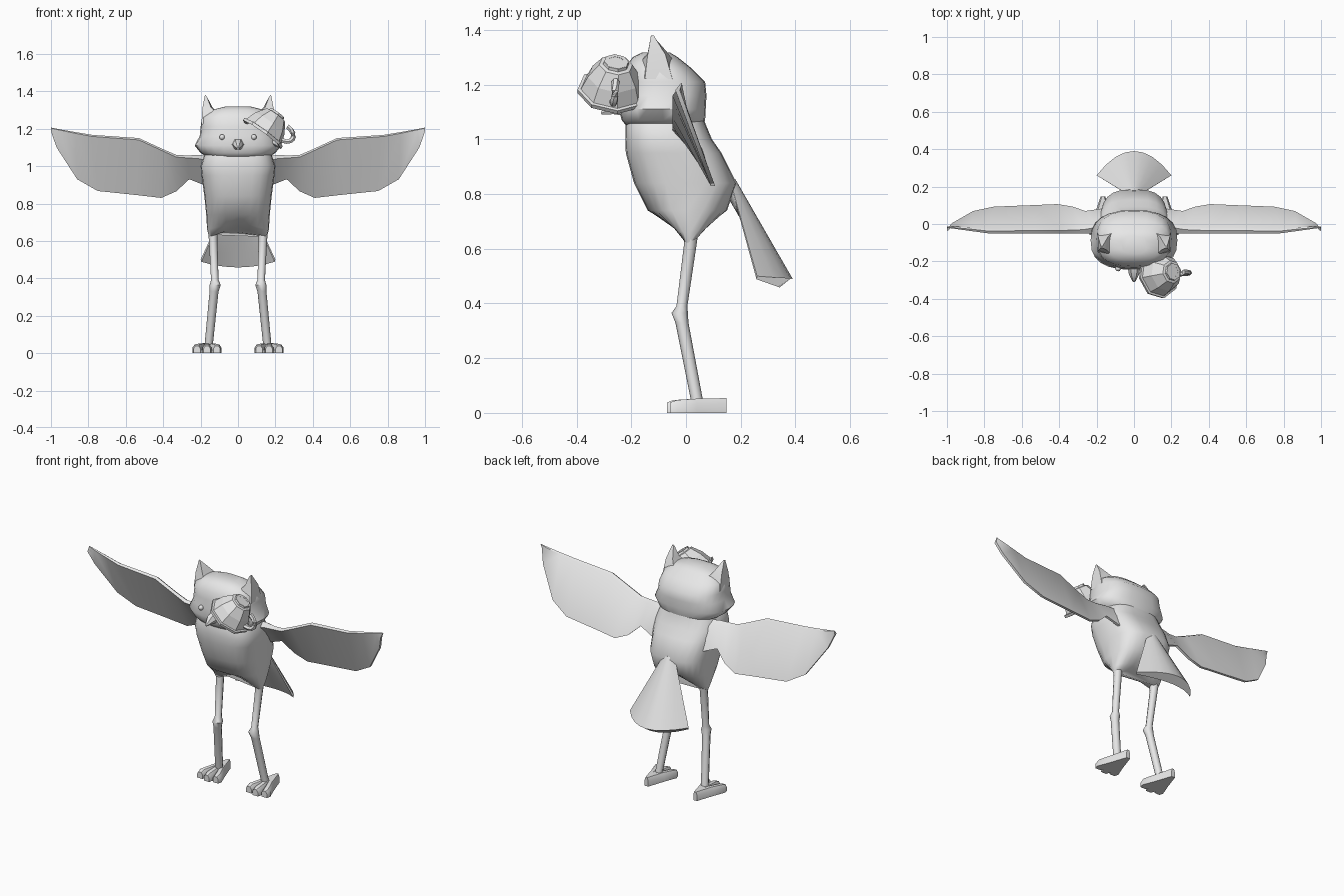
import bpy, bmesh, math
from mathutils import Vector

cube = bpy.data.objects.get("Cube")
if cube:
    bpy.data.objects.remove(cube, do_unlink=True)

mat = bpy.data.materials.new("plain_grey")
mat.use_nodes = True
GREY = (0.8, 0.8, 0.8, 1)
mat.diffuse_color = GREY
mat.node_tree.nodes["Principled BSDF"].inputs["Base Color"].default_value = GREY


def finish(name, bm, angle=40):
    bmesh.ops.recalc_face_normals(bm, faces=bm.faces)
    mesh = bpy.data.meshes.new(name)
    bm.to_mesh(mesh)
    bm.free()
    mesh.materials.append(mat)
    obj = bpy.data.objects.new(name, mesh)
    bpy.context.collection.objects.link(obj)
    bpy.ops.object.select_all(action="DESELECT")
    obj.select_set(True)
    bpy.context.view_layer.objects.active = obj
    if angle:
        bpy.ops.object.shade_smooth_by_angle(angle=math.radians(angle))
    return obj


def loft(name, rings, angle=40, caps=True, loop=False):
    """Skin a list of equal-sized closed rings."""
    bm = bmesh.new()
    vs = [[bm.verts.new(p) for p in r] for r in rings]
    pairs = list(zip(vs, vs[1:])) + ([(vs[-1], vs[0])] if loop else [])
    n = len(vs[0])
    for a, b in pairs:
        for i in range(n):
            j = (i + 1) % n
            bm.faces.new((a[i], a[j], b[j], b[i]))
    if caps and not loop:
        bm.faces.new(vs[0])
        bm.faces.new(vs[-1])
    return finish(name, bm, angle)


def oval(z, front, back, w, power=2.6, lift=0, n=24):
    """Rounded-box ring; lift raises its middle."""
    pts = []
    for i in range(n):
        a = 2 * math.pi * i / n
        c, s = math.cos(a), math.sin(a)
        x = math.copysign(abs(c) ** (2 / power), c)
        y = math.copysign(abs(s) ** (2 / power), s)
        pts.append((w * x, (front + back) / 2 + (back - front) / 2 * y,
                    z + lift * (1 - abs(x))))
    return pts


def disc(center, axis, r, n=8):
    q = Vector(axis).to_track_quat("Z", "Y")
    return [Vector(center) + q @ Vector((r * math.cos(2 * math.pi * i / n),
                                         r * math.sin(2 * math.pi * i / n), 0))
            for i in range(n)]


def ball(name, center, r):
    bm = bmesh.new()
    bmesh.ops.create_uvsphere(bm, u_segments=10, v_segments=6, radius=r)
    bmesh.ops.translate(bm, verts=bm.verts, vec=center)
    return finish(name, bm, 60)


# Torso, leaning back towards the tail
torso = [(0.62, -0.015, 0.04, 0.155, 0.055), (0.66, -0.05, 0.08, 0.165, 0.04),
         (0.74, -0.14, 0.15, 0.17, 0), (0.84, -0.19, 0.185, 0.18, 0),
         (0.95, -0.22, 0.13, 0.195, 0), (1.0, -0.222, 0.095, 0.2, 0),
         (1.06, -0.22, 0.07, 0.18, 0), (1.1, -0.2, 0.06, 0.15, 0)]
loft("torso", [oval(z, f, b, w, 2.9, l) for z, f, b, w, l in torso], 60)

# Head with wide cheeks
head = [(1.045, -0.215, 0.06, 0.16), (1.07, -0.235, 0.07, 0.2),
        (1.11, -0.245, 0.072, 0.232), (1.16, -0.24, 0.075, 0.205),
        (1.21, -0.235, 0.07, 0.2), (1.26, -0.225, 0.02, 0.192),
        (1.3, -0.195, -0.03, 0.14), (1.318, -0.16, -0.06, 0.07)]
loft("head", [oval(z, f, b, w) for z, f, b, w in head], 60)

# Hooked beak
loft("beak", [disc((0, y, z), (0, 1, 0.2), r, 6) for y, z, r in
              [(-0.22, 1.115, 0.036), (-0.27, 1.115, 0.027), (-0.31, 1.095, 0.006)]])

for side, s in (("left", 1), ("right", -1)):
    # Eyes and pointed ears
    ball(side + "_eye", (s * 0.085, -0.238, 1.155), 0.015)
    loft(side + "_ear", [[(s * x, y, z) for x, y, z in ring] for ring in (
        [(0.196, -0.15, 1.22), (0.196, -0.05, 1.22), (0.11, -0.04, 1.28), (0.11, -0.17, 1.28)],
        [(0.19, -0.14, 1.31), (0.19, -0.075, 1.31), (0.14, -0.07, 1.32), (0.145, -0.14, 1.315)],
        [(0.177, -0.128, 1.38), (0.177, -0.118, 1.38), (0.168, -0.118, 1.375), (0.168, -0.128, 1.375)])], 50)

    # Wing: columns of top x, top z, bottom x, bottom z, thickness
    wing = [(0.14, 1.05, 0.14, 0.88, 0.09), (0.21, 1.06, 0.21, 0.91, 0.06),
            (0.27, 1.057, 0.26, 0.93, 0.04), (0.33, 1.06, 0.33, 0.865, 0.035),
            (0.4, 1.09, 0.41, 0.83, 0.03), (0.53, 1.15, 0.54, 0.845, 0.03),
            (0.78, 1.167, 0.75, 0.867, 0.025), (0.87, 1.182, 0.86, 0.93, 0.02),
            (0.96, 1.198, 0.97, 1.1, 0.012), (1.0, 1.206, 0.998, 1.18, 0.006)]
    rings = []
    for tx, tz, bx, bz, t in wing:
        ty = -0.05 + 0.03 * max(0, tx - 0.78) / 0.22
        by = -0.02 + (1.15 - bz) * 0.37
        rings.append([(s * tx, ty, tz - t / 3), (s * tx, ty + t / 2, tz),
                      (s * tx, ty + t, tz - t / 3),
                      (s * bx, by + 0.008, bz), (s * bx, by - 0.008, bz)])
    loft(side + "_wing", rings, 40)

    # Leg with a knobbly backward knee
    path = [(0.135, 0.02, 0.68, 0.028), (0.133, 0.015, 0.61, 0.023),
            (0.124, -0.015, 0.39, 0.02), (0.122, -0.023, 0.365, 0.03),
            (0.128, -0.015, 0.33, 0.024), (0.158, 0.043, 0.03, 0.022)]
    loft(side + "_leg", [disc((s * x, y, z), (0, 0, 1), r, 8) for x, y, z, r in path], 50)

    # Foot: three toes fanning out from the heel over a wedge sole
    for toe, dx, front in (("outer", 0.053, -0.058), ("middle", 0, -0.07), ("inner", -0.053, -0.058)):
        rings = []
        for y, cx, w, h in ((0.148, 0, 0.012, 0.054), (0.04, dx * 0.5, 0.022, 0.052),
                            (front + 0.025, dx, 0.024, 0.047), (front, dx, 0.018, 0.038)):
            x = 0.166 + cx
            rings.append([(s * (x + w * a), y, h * b) for a, b in
                          ((-1, 0), (1, 0), (1, 0.65), (0.5, 1), (-0.5, 1), (-1, 0.65))])
        loft(f"{side}_{toe}_toe", rings, 45)
    sole = [(0.156, 0.148), (0.178, 0.148), (0.24, -0.045), (0.092, -0.045)]
    loft(side + "_sole", [[(s * x, y, z) for x, y in sole] for z in (0, 0.018)], 30)

# Fan tail with drooping edges
rings = []
steps = [u / 4 for u in range(-4, 5)]
for i in range(6):
    t = i / 5
    w, y, z = 0.035 + 0.165 * t, 0.18 + 0.21 * t, 0.855 - 0.365 * t
    upper = [(w * u, y - (0.02 + 0.11 * t) * u * u, z + 0.01 * t * u * u) for u in steps]
    k = 0.045
    lower = [(w * u * 0.98, y - (0.02 + 0.11 * t) * u * u - k * (1.05 - u * u),
              z - 0.03 * (1.05 - u * u)) for u in reversed(steps)]
    rings.append(upper + lower)
loft("tail", rings, 40)

# Tipped cup worn over one side of the head
base = Vector((0.13, -0.27, 1.172))
axis = Vector((0.08, 0.015, 0.11)).normalized()
profile = [(0.0, 0.11), (-0.004, 0.128), (0.012, 0.13), (0.014, 0.118), (0.07, 0.098),
           (0.125, 0.062), (0.128, 0.048), (0.14, 0.045), (0.14, 0.03), (0.12, 0.03),
           (0.065, 0.088)]
loft("cup", [disc(base + axis * h, axis, r, 8) for h, r in profile], 0, loop=True)
loft("cup_base", [disc(base + axis * h, axis, 0.046, 8) for h in (0.118, 0.139)], 0)

# Cup handle
out = Vector((axis.z, 0, -axis.x)).normalized()
rings = []
for i in range(9):
    a = math.pi * (i / 8 - 0.5)
    c = base + axis * (0.072 + 0.04 * math.sin(a)) + out * (0.085 + 0.062 * math.cos(a))
    tangent = axis * math.cos(a) - out * math.sin(a)
    rings.append(disc(c, tangent, 0.014, 6))
loft("cup_handle", rings, 40)
